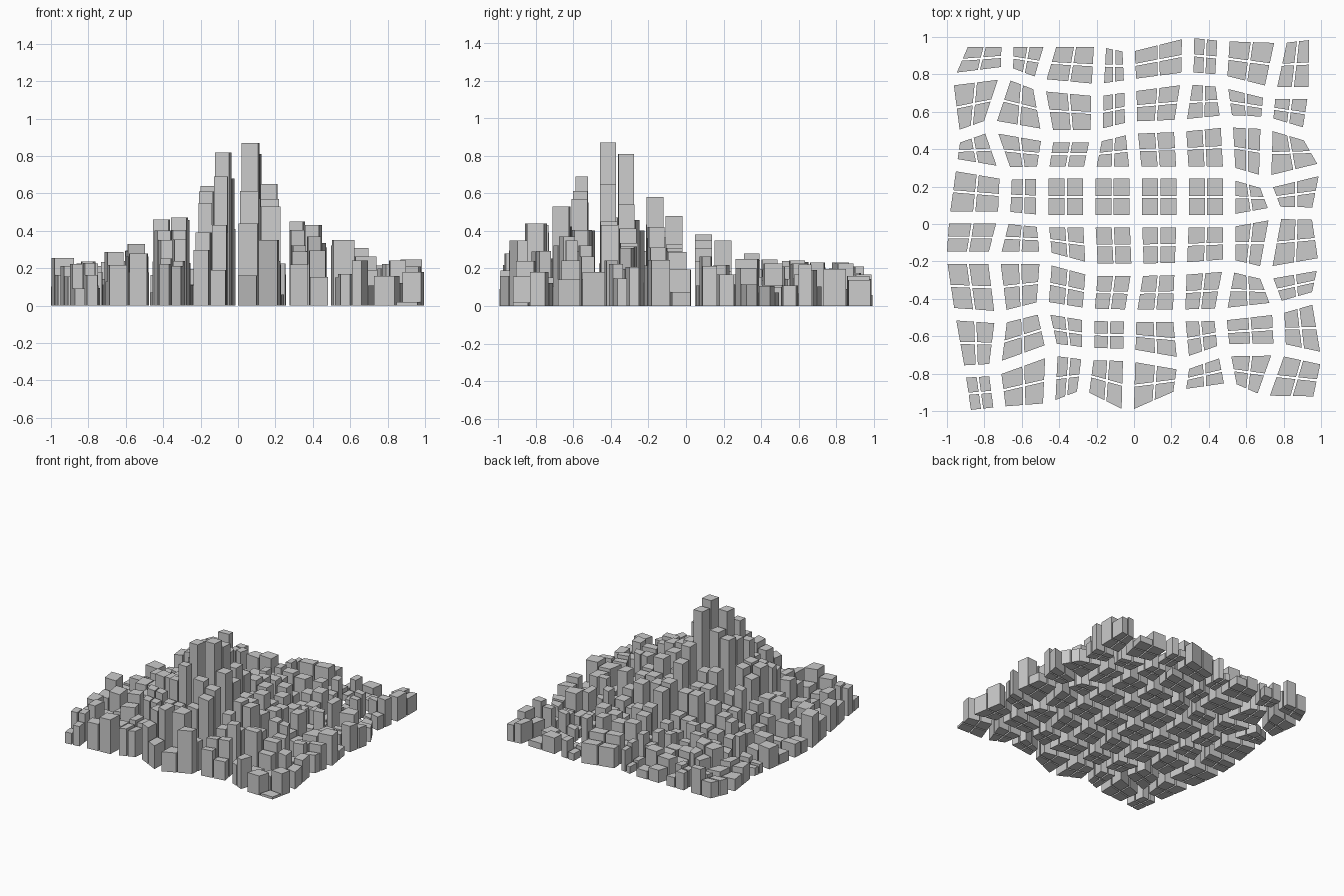
import bpy, bmesh, random, math
from mathutils import Vector

if "Cube" in bpy.data.objects:
    bpy.data.objects.remove(bpy.data.objects["Cube"])

random.seed(11)
STREET, ALLEY = 0.033, 0.006      # half widths

# Street crossings in hundredths, north to south; the two regular rows list
# only their outer crossings, the middle follows an even grid.
ROWS = [
    [(-91, 98), (-67.5, 98), (-44, 98), (-18, 98), (-3, 95), (29, 103), (48, 101), (79, 100), (97, 102)],
    [(-100, 77), (-68, 81), (-51, 74.5), (-19.5, 71.5), (-2, 74), (28.5, 78), (46.5, 76.5), (72.5, 70), (96.5, 70)],
    [(-96, 46), (-77.5, 52.5), (-46, 47), (-20, 47), (-1.5, 51.5), (24.5, 52.5), (49.5, 55), (71, 54), (93, 47.5)],
    [(-98, 32), (-68.5, 27), (70, 22), (103, 30)],
    [(-102, 3.5), (-69.5, 3.5), (76, 6), (98, 5.5)],
    [(-103.5, -18), (-75, -18), (-47, -18), (-22.5, -24.5), (2, -24.5), (25, -24), (51, -22), (70, -26.5), (102, -21)],
    [(-99, -48), (-71, -50), (-49, -44.5), (-24.5, -48.5), (-2, -49), (24, -49), (46, -48.5), (77, -45), (98, -39)],
    [(-93.5, -79), (-74.5, -78), (-44, -67), (-24.5, -69.5), (-2.5, -70), (26.5, -75), (48, -67.5), (78, -67), (103.5, -72.5)],
    [(-90, -103), (-71.5, -101), (-45.5, -99), (-27.5, -92), (-3.5, -104), (24, -92), (52, -88), (68, -95), (98.5, -95.5)],
]

# Known towers: (row, column, lot) -> height; lots run SW, SE, NE, NW
TOWERS = {
    (5, 4, 0): .87, (5, 4, 1): .65, (5, 4, 2): .54, (5, 4, 3): .81,
    (5, 3, 0): .61, (5, 3, 1): .82, (5, 3, 2): .68, (6, 3, 2): .69,
    (6, 3, 3): .55, (6, 4, 1): .53, (4, 4, 0): .58, (4, 4, 3): .48,
    (5, 2, 0): .46, (5, 2, 1): .47, (5, 5, 0): .45, (5, 5, 1): .43,
    (7, 3, 2): .43, (7, 3, 1): .19, (7, 4, 3): .44, (7, 4, 0): .16,
    (7, 4, 1): .35, (6, 6, 0): .35, (6, 1, 2): .33, (7, 5, 0): .22,
    (3, 4, 0): .38, (3, 4, 3): .35, (7, 7, 1): .02, (7, 7, 2): .18,
}


def crossing(r, c):
    row = ROWS[r]
    if len(row) == 9:
        x, y = row[c]
    elif 2 <= c <= 6:
        x, y = 25 * (c - 4) + 1, 26 * (4 - r) + 1.5
    else:
        x, y = row[c] if c < 2 else row[c - 5]
    return Vector((x / 100, y / 100))


def inset(poly, d):
    """Move every edge of a counter-clockwise polygon inward by d."""
    out = []
    for i, p in enumerate(poly):
        a = (p - poly[i - 1]).normalized()
        b = (poly[(i + 1) % len(poly)] - p).normalized()
        na, nb = Vector((-a.y, a.x)), Vector((-b.y, b.x))
        out.append(p + (na + nb) * (d / (1 + na.dot(nb))))
    return out


def prism(bm, poly, h):
    low = [bm.verts.new((p.x, p.y, 0)) for p in poly]
    top = [bm.verts.new((p.x, p.y, h)) for p in poly]
    bm.faces.new(low[::-1])
    bm.faces.new(top)
    n = len(poly)
    for i in range(n):
        j = (i + 1) % n
        bm.faces.new((low[i], low[j], top[j], top[i]))


def height(p):
    # skyline peaks at the tower cluster and fades to low buildings
    d = (p - Vector((0, -0.4))).length
    return 0.8 * math.exp(-d / 0.3) + random.uniform(0.04, 0.22)


# City blocks, each split into four buildings
for r in range(8):
    for c in range(8):
        quad = inset([crossing(r + 1, c), crossing(r + 1, c + 1),
                      crossing(r, c + 1), crossing(r, c)], STREET)
        mids = [(quad[i] + quad[(i + 1) % 4]) / 2 for i in range(4)]
        centre = sum(quad, Vector((0, 0))) / 4
        bm = bmesh.new()
        for i in range(4):
            # only the alley sides move inward, the street front stays
            inner = inset([quad[i], mids[i], centre, mids[i - 1]], ALLEY)[2]
            u = (quad[i] - mids[i]).normalized() * ALLEY
            v = (quad[i] - mids[i - 1]).normalized() * ALLEY
            lot = [quad[i], mids[i] + u, inner, mids[i - 1] + v]
            h = height(sum(lot, Vector((0, 0))) / 4)
            prism(bm, lot, TOWERS.get((r, c, i), h))
        name = f"city_block_{r + 1}_{c + 1}"
        mesh = bpy.data.meshes.new(name)
        bm.to_mesh(mesh)
        bm.free()
        bpy.context.collection.objects.link(bpy.data.objects.new(name, mesh))
